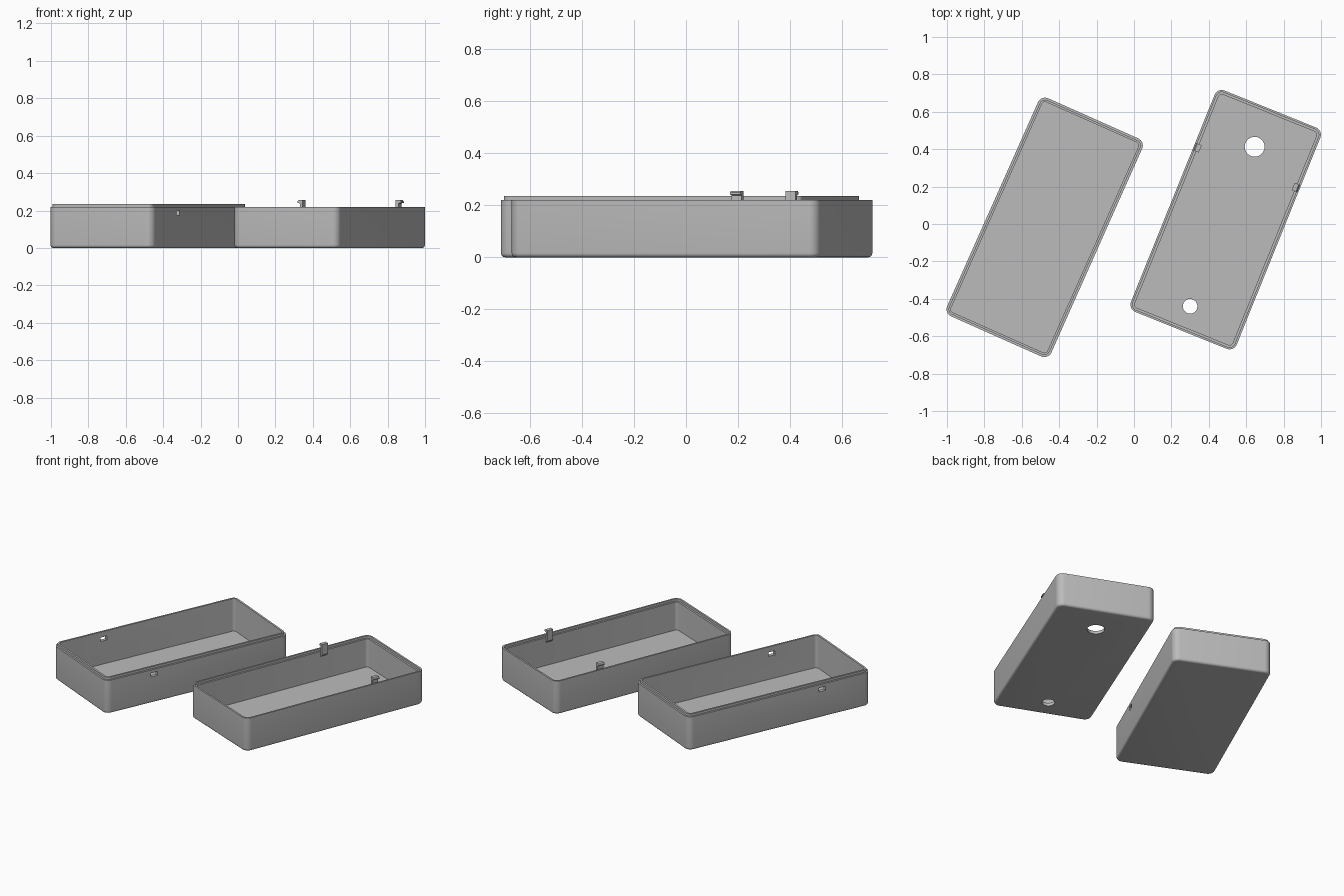
import bpy, bmesh, math
from mathutils import Matrix

if "Cube" in bpy.data.objects:
    bpy.data.objects.remove(bpy.data.objects["Cube"])

HALF_W, HALF_L, RADIUS = 0.305, 0.638, 0.042
WALL, LIP, FLOOR, RIM = 0.023, 0.011, 0.02, 0.22

grey = bpy.data.materials.new("plain grey")
grey.diffuse_color = (0.5, 0.5, 0.5, 1)
grey.use_nodes = True
grey.node_tree.nodes["Principled BSDF"].inputs["Base Color"].default_value = grey.diffuse_color


def placement(x, y, degrees):
    return Matrix.Translation((x, y, 0)) @ Matrix.Rotation(math.radians(-degrees), 4, "Z")


def finish(name, bm, place):
    bmesh.ops.recalc_face_normals(bm, faces=bm.faces)
    mesh = bpy.data.meshes.new(name)
    bm.to_mesh(mesh)
    bm.free()
    mesh.materials.append(grey)
    obj = bpy.data.objects.new(name, mesh)
    bpy.context.collection.objects.link(obj)
    obj.matrix_world = place
    return obj


def select(obj):
    bpy.ops.object.select_all(action="DESELECT")
    obj.select_set(True)
    bpy.context.view_layer.objects.active = obj


def tray(name, steps, place):
    """Loft rounded rectangles, given as (inset, height), and cap both ends."""
    bm = bmesh.new()
    rings = []
    for inset, z in steps:
        r = RADIUS - inset
        ring = []
        for k, (sx, sy) in enumerate([(1, 1), (-1, 1), (-1, -1), (1, -1)]):
            for i in range(9):
                a = math.radians(90 * k + 90 * i / 8)
                ring.append(bm.verts.new((sx * (HALF_W - RADIUS) + r * math.cos(a),
                                          sy * (HALF_L - RADIUS) + r * math.sin(a), z)))
        rings.append(ring)
    for low, high in zip(rings, rings[1:]):
        n = len(low)
        for i in range(n):
            j = (i + 1) % n
            bm.faces.new((low[i], low[j], high[j], high[i]))
    bm.faces.new(rings[0])
    bm.faces.new(rings[-1])
    return finish(name, bm, place)


def cut(obj, cutter):
    mod = obj.modifiers.new("cut", "BOOLEAN")
    mod.operation, mod.solver, mod.object = "DIFFERENCE", "EXACT", cutter
    cutter.hide_render = True
    bpy.context.view_layer.update()
    select(obj)
    bpy.ops.object.modifier_apply(modifier=mod.name)
    bpy.data.objects.remove(cutter)


def box(name, centre, size, place):
    bm = bmesh.new()
    bmesh.ops.create_cube(bm, size=1, matrix=Matrix.Translation(centre) @ Matrix.Diagonal((*size, 1)))
    return finish(name, bm, place)


# Rounded bottom edge and outer wall shared by both trays
F = 0.016
outside = [(F * (1 - math.sin(math.radians(a))), F * (1 - math.cos(math.radians(a))))
           for a in (0, 18, 36, 54, 72, 90)] + [(0, RIM)]

# Tray with a raised lip and two latch slots
lip_place = placement(-0.4775, -0.018, 24)
lip_tray = tray("lip_tray", outside + [(LIP, RIM), (LIP, RIM + 0.015),
                (WALL, RIM + 0.015), (WALL, FLOOR)], lip_place)
for side in (-1, 1):
    cut(lip_tray, box("slot_cutter", (side * 0.295, -0.3, 0.186), (0.07, 0.045, 0.026), lip_place))

# Tray with a recessed rim and two round floor holes
clip_place = placement(0.49, 0.023, 22)
clip_tray = tray("clip_tray", outside + [(LIP, RIM), (LIP, RIM - 0.015),
                 (WALL, RIM - 0.015), (WALL, FLOOR)], clip_place)
for x, y, r in ((0.645, 0.413, 0.053), (0.30, -0.44, 0.039)):
    bm = bmesh.new()
    bmesh.ops.create_cone(bm, cap_ends=True, segments=48, radius1=r, radius2=r, depth=0.1)
    cut(clip_tray, finish("hole_cutter", bm, Matrix.Translation((x, y, 0))))

# Hooked clips standing on the inside of the long walls
profile = [(0.284, 0.17), (0.284, 0.238), (0.298, 0.241), (0.298, 0.249),
           (0.292, 0.255), (0.268, 0.255), (0.268, 0.186)]
for side, label in ((-1, "left"), (1, "right")):
    bm = bmesh.new()
    face = bm.faces.new([bm.verts.new((side * w, 0.279, z)) for w, z in profile])
    new = bmesh.ops.extrude_face_region(bm, geom=[face])["geom"]
    bmesh.ops.translate(bm, vec=(0, 0.042, 0),
                        verts=[v for v in new if isinstance(v, bmesh.types.BMVert)])
    finish(label + "_clip", bm, clip_place)

for obj in (lip_tray, clip_tray):
    select(obj)
    bpy.ops.object.shade_smooth_by_angle(angle=math.radians(30))
